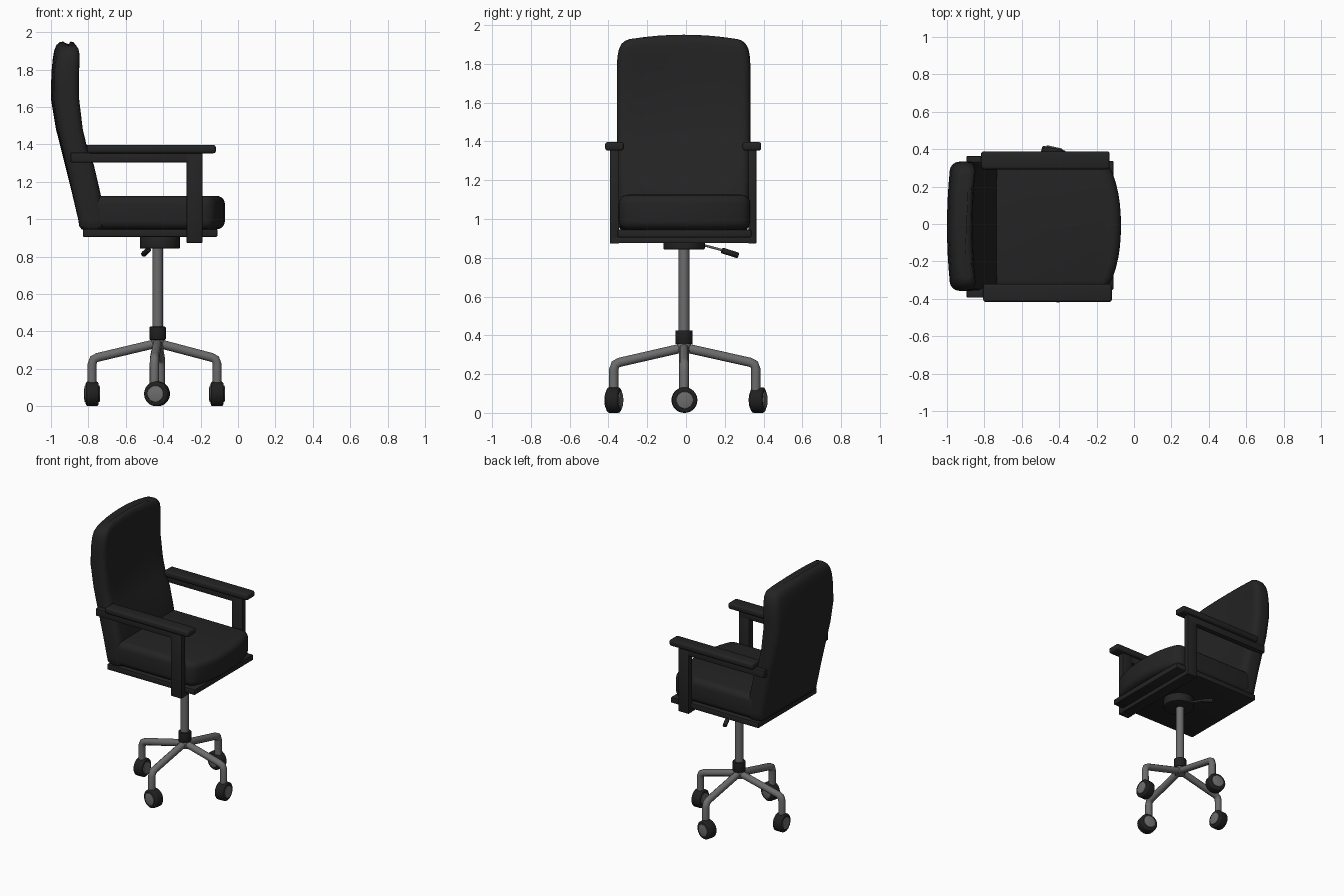
import bpy, bmesh, math
from mathutils import Vector

if "Cube" in bpy.data.objects:
    bpy.data.objects.remove(bpy.data.objects["Cube"])


def material(name, r, g, b):
    m = bpy.data.materials.new(name)
    m.diffuse_color = (r, g, b, 1)
    m.use_nodes = True
    m.node_tree.nodes["Principled BSDF"].inputs["Base Color"].default_value = m.diffuse_color
    return m


BLACK = material("black upholstery", 0.017, 0.017, 0.017)
RUBBER = material("dark rubber", 0.014, 0.014, 0.014)
METAL = material("grey metal", 0.15, 0.15, 0.15)
CX, CY = -0.43, -0.01       # column axis


def smooth(ob, angle=35):
    bpy.ops.object.select_all(action='DESELECT')
    ob.select_set(True)
    bpy.context.view_layer.objects.active = ob
    bpy.ops.object.shade_smooth_by_angle(angle=math.radians(angle))


def finish(name, bm, mat, bevel=0, segs=2):
    bmesh.ops.recalc_face_normals(bm, faces=bm.faces)
    if bevel:
        edges = [e for e in bm.edges if e.calc_face_angle(0) > math.radians(32)]
        bmesh.ops.bevel(bm, geom=edges, offset=bevel, segments=segs,
                        profile=0.5, affect='EDGES', clamp_overlap=True)
    me = bpy.data.meshes.new(name)
    bm.to_mesh(me)
    bm.free()
    me.materials.append(mat)
    ob = bpy.data.objects.new(name, me)
    bpy.context.collection.objects.link(ob)
    smooth(ob)
    return ob


def box(name, x, y, z, mat, bevel=0.006, segs=2):
    bm = bmesh.new()
    bmesh.ops.create_cube(bm, size=1)
    for v in bm.verts:
        v.co = [a + (b - a) * (c + 0.5) for (a, b), c in zip((x, y, z), v.co)]
    return finish(name, bm, mat, bevel, segs)


def rod(name, a, b, r, mat, bevel=0, sides=24, segs=2):
    a, b = Vector(a), Vector(b)
    bm = bmesh.new()
    bmesh.ops.create_cone(bm, cap_ends=True, segments=sides,
                          radius1=r, radius2=r, depth=(b - a).length)
    rot = (b - a).to_track_quat('Z', 'Y')
    for v in bm.verts:
        v.co = rot @ v.co + (a + b) / 2
    return finish(name, bm, mat, bevel, segs)


# Backrest: rounded rings lofted up the curved side profile
def back_ring(z, xb, xf, w):
    r = min(0.045, (xf - xb) * 0.42)
    pts = []
    corners = [(xf - r, w - r, 0), (xb + r, w - r, 90),
               (xb + r, r - w, 180), (xf - r, r - w, 270)]
    for i, (cx, cy, a0) in enumerate(corners):
        for k in range(5):
            a = math.radians(a0 + 22.5 * k)
            pts.append((cx + r * math.cos(a), cy + r * math.sin(a)))
        if i % 2:      # extra points along the wide faces
            s = 1 if i == 1 else -1
            x = xb if i == 1 else xf
            pts += [(x, s * (w - r) * (1 - k / 4)) for k in range(1, 8)]
    bend = min(1, max(0, (z - 1.0) / 0.6))
    arch = min(1, max(0, (z - 1.6) / 0.35))
    return [(x + 0.02 * bend * (y / w) ** 2, y - 0.012,
             z - 0.035 * arch * (y / 0.345) ** 2) for x, y in pts]


profile = [(0.945, -0.835, -0.72, 0.325), (0.96, -0.848, -0.707, 0.335),
           (1.0, -0.855, -0.708, 0.338), (1.15, -0.89, -0.742, 0.34),
           (1.29, -0.925, -0.778, 0.342), (1.37, -0.945, -0.813, 0.344),
           (1.48, -0.973, -0.842, 0.345), (1.64, -1.0, -0.864, 0.345),
           (1.78, -0.998, -0.865, 0.345), (1.86, -0.99, -0.863, 0.342),
           (1.905, -0.982, -0.863, 0.334), (1.932, -0.97, -0.868, 0.32),
           (1.946, -0.953, -0.88, 0.30), (1.95, -0.935, -0.895, 0.28)]
bm = bmesh.new()
rings = [[bm.verts.new(p) for p in back_ring(*row)] for row in profile]
n = len(rings[0])
for lo, hi in zip(rings, rings[1:]):
    for i in range(n):
        j = (i + 1) % n
        bm.faces.new((lo[i], lo[j], hi[j], hi[i]))
bm.faces.new(rings[0][::-1])
bm.faces.new(rings[-1])
finish("backrest", bm, BLACK)

# Seat cushion with a bulging front edge
outline = [(-0.80, -0.347), (-0.14, -0.347)]
for k in range(1, 12):
    t = -1 + k / 6
    outline.append((-0.07 - 0.07 * abs(t) ** 2.4, -0.008 + 0.339 * t))
outline += [(-0.14, 0.331), (-0.80, 0.331)]
bm = bmesh.new()
base = bm.faces.new([bm.verts.new((x, y, 0.945)) for x, y in outline])
top = bmesh.ops.extrude_face_region(bm, geom=[base])["geom"]
for v in top:
    if isinstance(v, bmesh.types.BMVert):
        v.co.z = 1.125
finish("seat_cushion", bm, BLACK, 0.045, 5)

# Seat plate, cross bar and tilt mechanism
box("seat_plate", (-0.83, -0.11), (-0.352, 0.337), (0.905, 0.946), BLACK)
box("cross_bar", (-0.275, -0.19), (-0.385, 0.355), (0.875, 0.907), BLACK, 0.003)
rod("tilt_mechanism", (CX + 0.012, CY, 0.843), (CX + 0.012, CY, 0.91), 0.107, BLACK, 0.005, 32)

# Armrests
for side, y0, y1, p0, p1, dx in (("right", 0.322, 0.363, 0.292, 0.388, 0),
                                 ("left", -0.393, -0.345, -0.417, -0.32, 0.012)):
    box(side + "_arm_post", (-0.275, -0.19), (y0, y1), (0.873, 1.35), BLACK, 0.004)
    box(side + "_arm_rail", (-0.895, -0.19), (y0, y1), (1.303, 1.356), BLACK, 0.004)
    box(side + "_arm_pad", (-0.818 + dx, -0.13 + dx), (p0, p1), (1.352, 1.397), BLACK, 0.014, 3)

# Height lever
rod("lever_rod", (-0.465, 0.08, 0.868), (-0.48, 0.195, 0.837), 0.006, METAL, 0, 12)
rod("lever_handle", (-0.478, 0.185, 0.838), (-0.505, 0.268, 0.812), 0.015, BLACK, 0.004, 12)

# Gas column and hub
rod("column", (CX, CY, 0.36), (CX, CY, 0.85), 0.028, METAL)
rod("hub", (CX, CY, 0.355), (CX, CY, 0.425), 0.044, RUBBER, 0.004)
rod("hub_base", (CX, CY, 0.305), (CX, CY, 0.358), 0.036, METAL, 0.004)


# Four bent tube legs with casters: (leg end, wheel centre, axle direction)
feet = [((-0.78, -0.01), (-0.78, -0.008), (1, 0.04)),
        ((-0.112, -0.01), (-0.112, -0.008), (1, 0.04)),
        ((-0.447, -0.372), (-0.433, -0.372), (0.22, 0.975)),
        ((-0.415, 0.36), (-0.433, 0.372), (0.22, 0.975))]
for i, (end, wheel, axle) in enumerate(feet, 1):
    d = Vector((end[0] - CX, end[1] - CY, 0)).normalized()
    e = Vector((end[0], end[1], 0))
    path = [Vector((CX, CY, 0.337)), e - d * 0.03 + Vector((0, 0, 0.261)),
            e - d * 0.008 + Vector((0, 0, 0.25)), e + Vector((0, 0, 0.225)),
            e + Vector((0, 0, 0.09))]
    cu = bpy.data.curves.new("leg", 'CURVE')
    cu.dimensions = '3D'
    cu.bevel_depth = 0.025
    cu.bevel_resolution = 3
    cu.use_fill_caps = True
    sp = cu.splines.new('POLY')
    sp.points.add(len(path) - 1)
    for p, co in zip(sp.points, path):
        p.co = (*co, 1)
    cu.materials.append(METAL)
    leg = bpy.data.objects.new("base_leg_%d" % i, cu)
    bpy.context.collection.objects.link(leg)
    bpy.ops.object.select_all(action='DESELECT')
    leg.select_set(True)
    bpy.context.view_layer.objects.active = leg
    bpy.ops.object.convert(target='MESH')
    smooth(bpy.context.view_layer.objects.active, 50)

    c = Vector((wheel[0], wheel[1], 0.066))
    ax = Vector((axle[0], axle[1], 0)).normalized()
    rod("caster_wheel_%d" % i, c - ax * 0.034, c + ax * 0.034, 0.066, RUBBER, 0.012, 32, 3)
    rod("caster_cap_%d" % i, c - ax * 0.041, c + ax * 0.041, 0.044, METAL, 0.004, 32)
